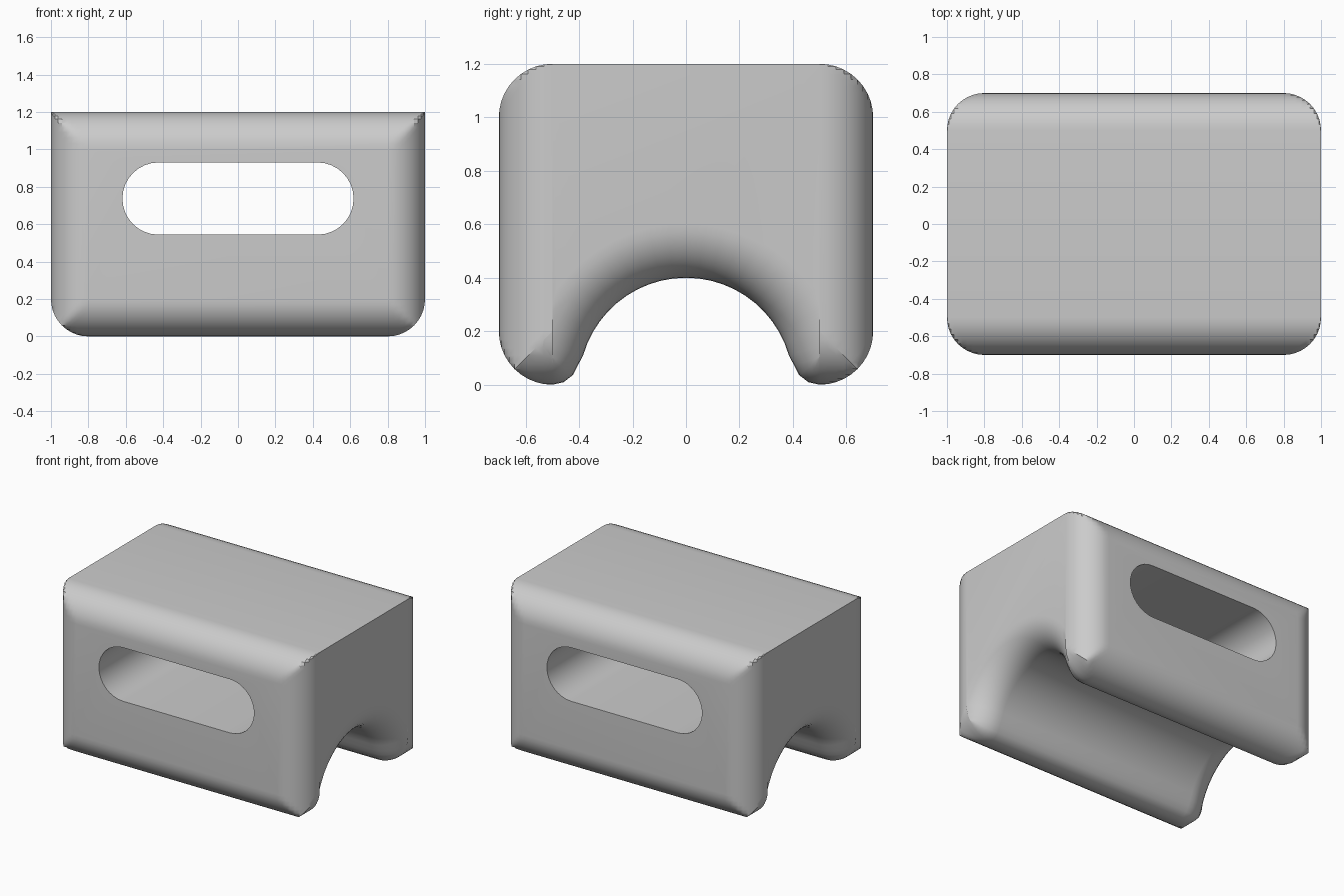
import bpy, bmesh
from math import sin, cos, pi, radians

if "Cube" in bpy.data.objects:
    bpy.data.objects.remove(bpy.data.objects["Cube"])

N = 10            # segments per quarter round
R = 0.2           # edge rounding
quarter = [i * pi / 2 / N for i in range(N + 1)]


def half_profile(d):
    """Right half of the y-z section, pulled in by d near the ends."""
    pts = [(0.5 + R * cos(a), 1.0 + R * sin(a)) for a in reversed(quarter)]
    low = [(0.5 + R * cos(a), R - R * sin(a)) for a in quarter]
    # inner side of the foot
    for deg in (245, 220, 195):
        c, s = cos(radians(deg)), sin(radians(deg))
        low.append((0.5 + (0.1 - d) * c, 0.1 + (0.1 - d) * s))
    # arch
    for i in range(N + 2):
        a = radians(16 + 74 * i / (N + 1))
        low.append(((0.4 + d) * cos(a), (0.4 + d) * sin(a)))
    pts += [(y, max(z, d)) for y, z in low]
    return [(min(y, 0.7 - d), z) for y, z in pts]


def mesh_object(name, bm):
    bmesh.ops.recalc_face_normals(bm, faces=bm.faces[:])
    me = bpy.data.meshes.new(name)
    bm.to_mesh(me)
    bm.free()
    ob = bpy.data.objects.new(name, me)
    bpy.context.collection.objects.link(ob)
    return ob


def loft(name, sections):
    bm = bmesh.new()
    rings = [[bm.verts.new(p) for p in s] for s in sections]
    for a, b in zip(rings, rings[1:]):
        for i in range(len(a)):
            j = (i + 1) % len(a)
            bm.faces.new((a[i], a[j], b[j], b[i]))
    bm.faces.new(rings[0])
    bm.faces.new(rings[-1])
    bmesh.ops.remove_doubles(bm, verts=bm.verts[:], dist=0.0005)
    bmesh.ops.dissolve_degenerate(bm, edges=bm.edges[:], dist=0.0001)
    return mesh_object(name, bm)


# Block with arched underside and rounded ends
stations = [(0.8 + R * sin(a), R * (1 - cos(a))) for a in quarter]
stations = [(-x, d) for x, d in reversed(stations)] + stations
sections = []
for x, d in stations:
    h = half_profile(d)
    ring = h + [(-y, z) for y, z in reversed(h[:-1])]
    sections.append([(x, y, z) for y, z in ring])
block = loft("arched_block", sections)

# Slot running through from front to back
outline = []
for side, start in ((1, -pi / 2), (-1, pi / 2)):
    for i in range(17):
        a = start + pi * i / 16
        outline.append((side * 0.425 + 0.193 * cos(a), 0.737 + 0.193 * sin(a)))
cutter = loft("slot_cutter", [[(x, y, z) for x, z in outline] for y in (-1, 1)])
cutter.hide_render = True

cut = block.modifiers.new("slot", 'BOOLEAN')
cut.operation = 'DIFFERENCE'
cut.solver = 'EXACT'
cut.object = cutter
bpy.context.view_layer.objects.active = block
block.select_set(True)
bpy.ops.object.modifier_apply(modifier="slot")
bpy.data.objects.remove(cutter)
bpy.ops.object.shade_smooth_by_angle(angle=radians(30))
